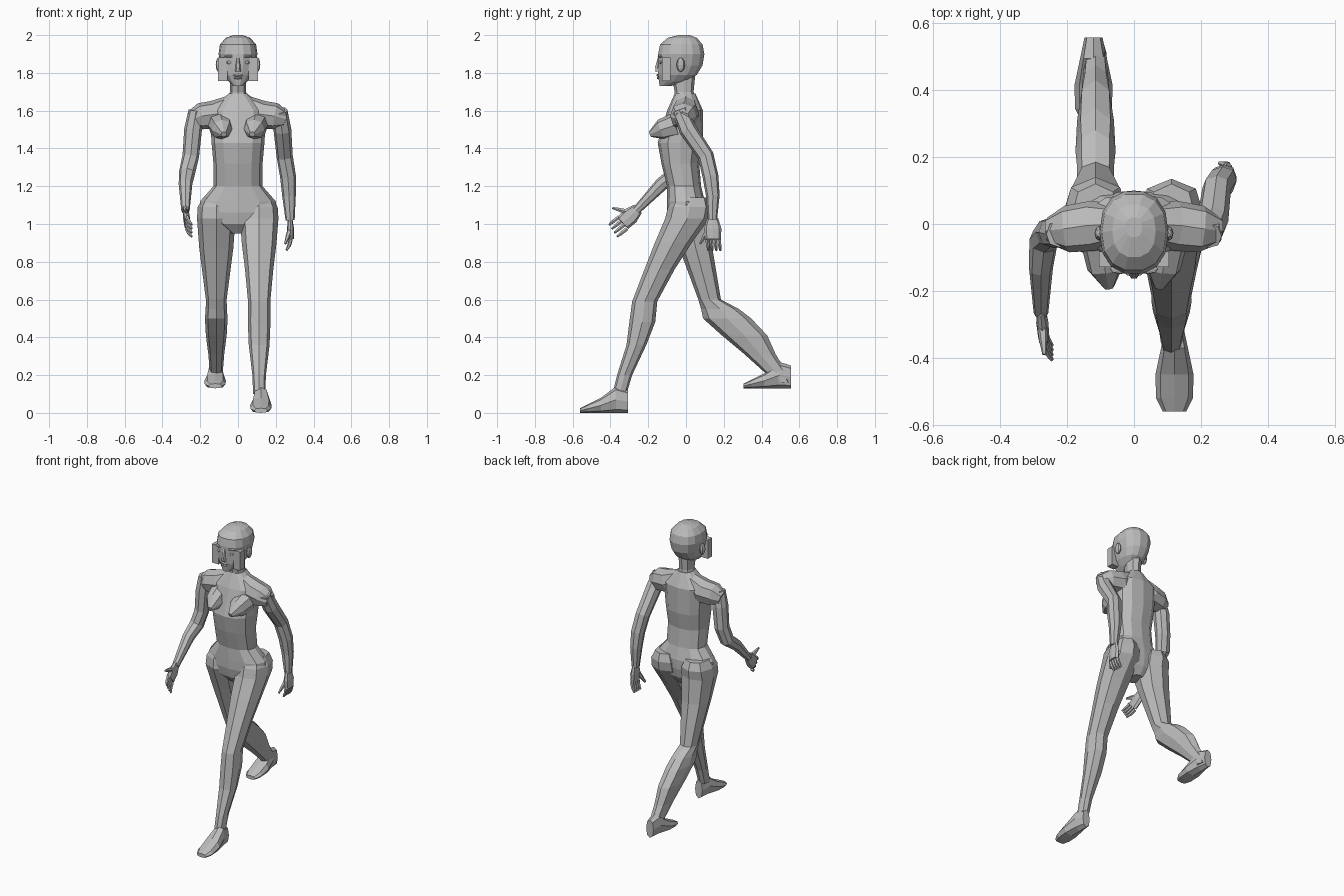
import bpy
import bmesh
import math
from mathutils import Vector

default_cube = bpy.data.objects.get("Cube")
if default_cube:
    bpy.data.objects.remove(default_cube)

grey = (0.5, 0.5, 0.5, 1)
skin = bpy.data.materials.new("plain grey")
skin.use_nodes = True
skin.diffuse_color = grey
skin.node_tree.nodes["Principled BSDF"].inputs["Base Color"].default_value = grey


def bridge(name, rings):
    """Join rings of points into a closed, flat-shaded object."""
    bm = bmesh.new()
    loops = [[bm.verts.new(point) for point in ring] for ring in rings]
    for lower, upper in zip(loops, loops[1:]):
        for i in range(len(lower)):
            bm.faces.new((lower[i - 1], lower[i], upper[i], upper[i - 1]))
    bm.faces.new(loops[0])
    bm.faces.new(loops[-1])
    bmesh.ops.recalc_face_normals(bm, faces=bm.faces)
    mesh = bpy.data.meshes.new(name)
    bm.to_mesh(mesh)
    bm.free()
    mesh.materials.append(skin)
    bpy.context.collection.objects.link(bpy.data.objects.new(name, mesh))


def outline(sides):
    """Points of a slightly squared circle."""
    for i in range(sides):
        angle = math.tau * i / sides
        yield [math.copysign(abs(value) ** 0.85, value)
               for value in (math.cos(angle), math.sin(angle))]


def loft(name, sections, sides=8, centre=0, lengthwise=False, lift=(0, 0, 0)):
    """Sections are (position, half width, low edge, high edge).

    They are stacked upwards, or from front to back when lengthwise."""
    rings = []
    for position, half, low, high in sections:
        ring = []
        for across, along in outline(sides):
            x = centre + half * across
            other = (low + high + (high - low) * along) / 2
            point = (x, position, other) if lengthwise else (x, other, position)
            ring.append(Vector(point) + Vector(lift))
        rings.append(ring)
    bridge(name, rings)


def tube(name, path, flip=1, sides=8, reference=(1, 0, 0), squash=1):
    """Path entries are (x, y, z, radius); flip mirrors the tube in x."""
    points = [Vector((x * flip, y, z)) for x, y, z, radius in path]
    last = len(points) - 1
    rings = []
    for k, middle in enumerate(points):
        heading = points[min(k + 1, last)] - points[max(k - 1, 0)]
        deep = heading.cross(Vector(reference)).normalized()
        wide = deep.cross(heading).normalized() * squash
        radius = path[k][-1]
        rings.append([middle + radius * (wide * a + deep * b)
                      for a, b in outline(sides)])
    bridge(name, rings)


def solid(name, location, size, rounded=True):
    """A small faceted ball or a plain box, given by its full size."""
    if rounded:
        bpy.ops.mesh.primitive_uv_sphere_add(
            segments=8, ring_count=6, radius=0.5, location=location)
    else:
        bpy.ops.mesh.primitive_cube_add(size=1, location=location)
    part = bpy.context.object
    part.name = name
    part.scale = size
    part.data.materials.append(skin)


def hand(side, flip, wrist, knuckles, tips, spread, thumb_tip):
    """Flat palm, four tapering fingers and a thumb."""
    wrist, knuckles, tips, spread = map(Vector, (wrist, knuckles, tips, spread))
    middle = wrist.lerp(knuckles, 0.5)
    tube(side + "_palm", [(*wrist, 0.03), (*middle, 0.046), (*knuckles, 0.042)],
         flip, squash=0.4)
    for n in range(4):
        offset = spread * (n - 1.5)
        start, end = knuckles + offset, tips + offset
        bend = start.lerp(end, 0.55) + Vector((0.004, 0, 0))
        tube(f"{side}_finger_{n + 1}",
             [(*start, 0.011), (*bend, 0.01), (*end, 0.006)], flip, sides=6)
    root = middle + spread
    tube(side + "_thumb",
         [(*root, 0.015), (*root.lerp(Vector(thumb_tip), 0.5), 0.012), (*thumb_tip, 0.006)],
         flip, sides=6)


# Trunk from crotch to neck base
loft("trunk", [
    (0.95, 0.04, -0.05, 0.06),
    (1, 0.14, -0.09, 0.09),
    (1.06, 0.205, -0.1, 0.1),
    (1.12, 0.2, -0.1, 0.1),
    (1.2, 0.13, -0.1, 0.08),
    (1.32, 0.13, -0.13, 0.07),
    (1.43, 0.14, -0.15, 0.09),
    (1.6, 0.15, -0.1, 0.09),
    (1.69, 0.05, -0.06, 0.05),
], sides=12)

# Neck and head
loft("neck", [
    (1.65, 0.06, -0.06, 0.06),
    (1.7, 0.042, -0.06, 0.04),
    (1.8, 0.045, -0.08, 0.05),
])
loft("head", [
    (1.73, 0.025, -0.14, -0.08),
    (1.755, 0.05, -0.145, 0.01),
    (1.79, 0.075, -0.15, 0.06),
    (1.84, 0.09, -0.15, 0.09),
    (1.9, 0.103, -0.15, 0.1),
    (1.95, 0.096, -0.14, 0.09),
    (1.985, 0.065, -0.1, 0.06),
    (2, 0.025, -0.04, 0.02),
], sides=14)
tube("nose", [(0, -0.14, 1.88, 0.01), (0, -0.152, 1.83, 0.013), (0, -0.145, 1.81, 0.018)],
     sides=6)
solid("upper_lip", (0, -0.147, 1.787), (0.055, 0.02, 0.014))
solid("lower_lip", (0, -0.145, 1.773), (0.045, 0.02, 0.014))

# Parts that match on both sides
for side, flip in (("left", 1), ("right", -1)):
    solid(side + "_eye", (flip * 0.042, -0.132, 1.855), (0.04, 0.02, 0.018))
    solid(side + "_brow", (flip * 0.042, -0.135, 1.888), (0.06, 0.03, 0.016))
    solid(side + "_ear", (flip * 0.103, -0.028, 1.843), (0.03, 0.045, 0.075))
    solid(side + "_cheek_plate", (flip * 0.08, -0.105, 1.82), (0.05, 0.046, 0.125),
          rounded=False)
    tube(side + "_shoulder", [
        (0.03, 0, 1.63, 0.055),
        (0.12, -0.005, 1.58, 0.075),
        (0.2, -0.015, 1.57, 0.07),
        (0.255, -0.02, 1.555, 0.04),
    ], flip, reference=(0, 1, 0))
    tube(side + "_breast", [
        (0.095, -0.05, 1.525, 0.065),
        (0.085, -0.13, 1.5, 0.055),
        (0.075, -0.19, 1.475, 0.015),
    ], flip)
    # The trailing foot repeats the leading one, further back and raised
    loft(side + "_foot", [
        (-0.56, 0.035, 0, 0.025),
        (-0.52, 0.055, 0, 0.045),
        (-0.45, 0.057, 0, 0.08),
        (-0.37, 0.04, 0, 0.14),
        (-0.308, 0.027, 0, 0.12),
    ], centre=0.121 * flip, lengthwise=True,
        lift=(0, 0, 0) if side == "left" else (0, 0.865, 0.13))

# Striding legs: left leads, right trails
loft("left_leg", [
    (0.1, 0.032, -0.39, -0.315),
    (0.2, 0.036, -0.365, -0.285),
    (0.36, 0.055, -0.315, -0.21),
    (0.48, 0.06, -0.3, -0.163),
    (0.59, 0.059, -0.285, -0.152),
    (0.76, 0.075, -0.22, -0.06),
    (0.9, 0.092, -0.165, 0.03),
    (1.03, 0.102, -0.11, 0.125),
    (1.09, 0.098, -0.095, 0.135),
    (1.14, 0.07, -0.07, 0.12),
], centre=0.112)
loft("right_leg", [
    (0.16, 0.033, 0.47, 0.55),
    (0.22, 0.035, 0.41, 0.53),
    (0.31, 0.042, 0.31, 0.475),
    (0.41, 0.055, 0.19, 0.43),
    (0.5, 0.06, 0.09, 0.345),
    (0.55, 0.056, 0.08, 0.28),
    (0.6, 0.055, 0.065, 0.185),
    (0.87, 0.09, -0.035, 0.14),
    (1.03, 0.102, -0.1, 0.13),
    (1.09, 0.098, -0.095, 0.14),
    (1.14, 0.07, -0.07, 0.12),
], centre=-0.115)

# Arms: left swings back, right reaches forward
tube("left_arm", [
    (0.222, -0.035, 1.6, 0.04),
    (0.235, 0.01, 1.5, 0.047),
    (0.247, 0.105, 1.36, 0.043),
    (0.265, 0.13, 1.25, 0.042),
    (0.27, 0.142, 1.15, 0.036),
    (0.276, 0.14, 1.02, 0.024),
])
tube("right_arm", [
    (0.222, -0.03, 1.6, 0.04),
    (0.238, -0.025, 1.5, 0.047),
    (0.25, -0.025, 1.36, 0.044),
    (0.27, -0.05, 1.27, 0.043),
    (0.278, -0.13, 1.21, 0.036),
    (0.278, -0.265, 1.07, 0.022),
], flip=-1)
hand("left", 1, wrist=(0.276, 0.14, 1.03), knuckles=(0.28, 0.143, 0.92),
     tips=(0.256, 0.15, 0.86), spread=(0, -0.021, 0), thumb_tip=(0.25, 0.075, 0.895))
hand("right", -1, wrist=(0.278, -0.255, 1.08), knuckles=(0.27, -0.335, 1.005),
     tips=(0.245, -0.385, 0.965), spread=(0, -0.014, 0.021), thumb_tip=(0.268, -0.39, 1.085))
